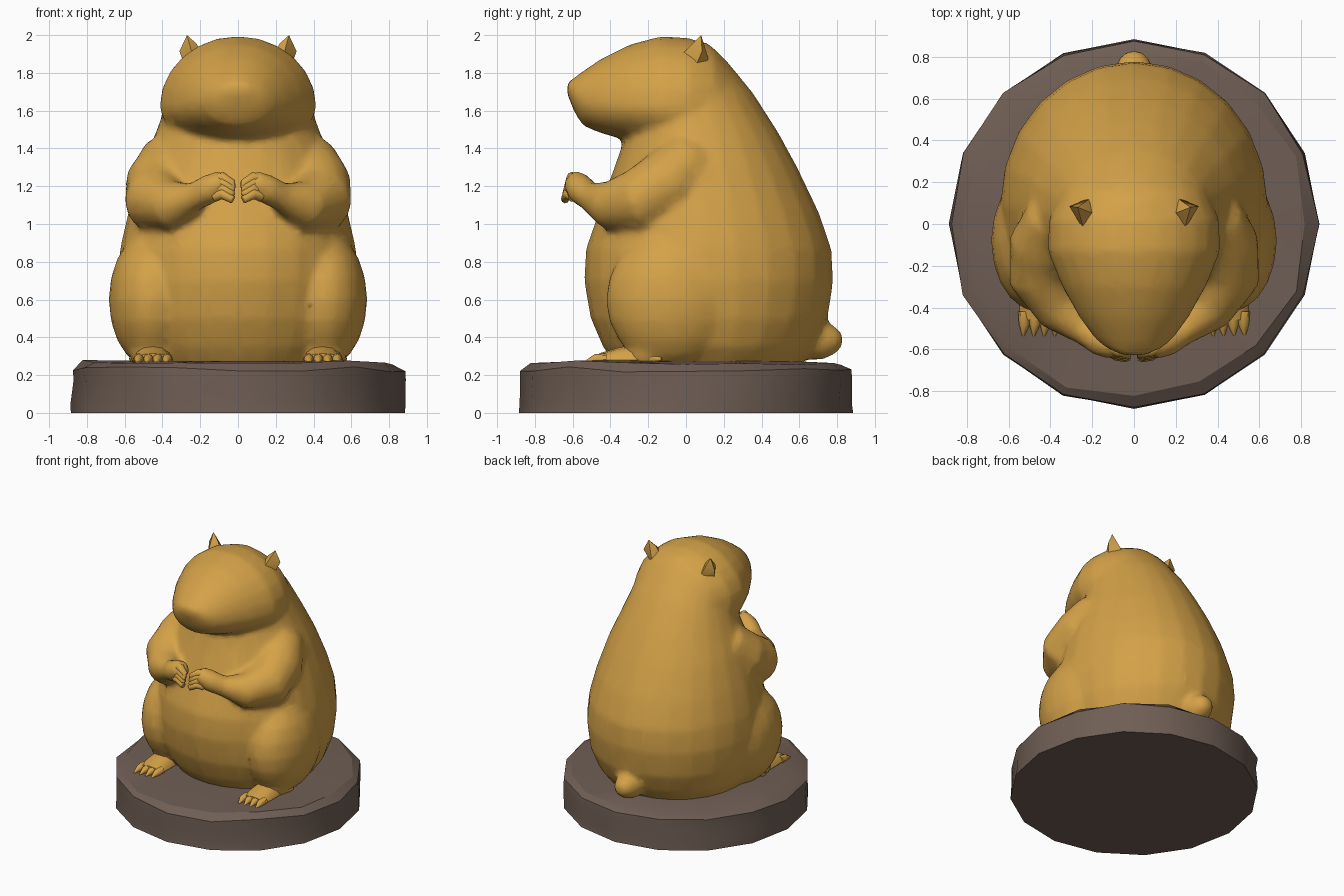
import bpy, bmesh, math, random
from mathutils import Vector, Matrix

if "Cube" in bpy.data.objects:
    bpy.data.objects.remove(bpy.data.objects["Cube"])

random.seed(4)


def material(name, rgb):
    m = bpy.data.materials.new(name)
    m.diffuse_color = (*rgb, 1)
    m.use_nodes = True
    m.node_tree.nodes["Principled BSDF"].inputs["Base Color"].default_value = m.diffuse_color
    return m


GOLD = material("golden fur", (0.66, 0.36, 0.065))
STONE = material("brown stone", (0.16, 0.113, 0.09))
GREY = material("dark grey nose", (0.08, 0.07, 0.075))


def skin(bm, rings):
    """Bridge a list of equal point rings and cap both ends."""
    rs = [[bm.verts.new(p) for p in r] for r in rings]
    n = len(rs[0])
    faces = [bm.faces.new((a[i], a[(i + 1) % n], b[(i + 1) % n], b[i]))
             for a, b in zip(rs, rs[1:]) for i in range(n)]
    faces += [bm.faces.new(rs[0][::-1]), bm.faces.new(rs[-1])]
    bmesh.ops.recalc_face_normals(bm, faces=faces)


def sections(bm, rows, axis, x0=0, n=24):
    """Loft egg-shaped sections: position, low, widest, high, half width."""
    rings = []
    for pos, lo, mid, hi, half in rows:
        ring = []
        for k in range(n):
            a = 2 * math.pi * k / n
            s = math.sin(a)
            v = mid + s * (hi - mid if s > 0 else mid - lo)
            x = x0 + half * math.cos(a)
            ring.append((x, v, pos) if axis == "z" else (x, pos, v))
        rings.append(ring)
    skin(bm, rings)


def tube(bm, pts, sx=1, n=14):
    """Round limb through (x, y, z, radius) points, mirrored by sx."""
    c = [Vector((p[0] * sx, p[1], p[2])) for p in pts]
    rings = []
    for i, p in enumerate(pts):
        t = (c[min(i + 1, len(c) - 1)] - c[max(i - 1, 0)]).normalized()
        u = t.cross(Vector((0.05, 0.1, 1))).normalized()
        w = u.cross(t)
        rings.append([c[i] + p[3] * (u * math.cos(2 * math.pi * k / n) + w * math.sin(2 * math.pi * k / n))
                      for k in range(n)])
    skin(bm, rings)


def ball(bm, loc, size, seg=20):
    m = Matrix.Translation(loc) @ Matrix.Diagonal((*size, 1))
    bmesh.ops.create_uvsphere(bm, u_segments=seg, v_segments=seg // 2, radius=1, matrix=m)


def finish(name, bm, mat, angle=None):
    me = bpy.data.meshes.new(name)
    bm.to_mesh(me)
    bm.free()
    me.materials.append(mat)
    ob = bpy.data.objects.new(name, me)
    bpy.context.collection.objects.link(ob)
    if angle:
        bpy.ops.object.select_all(action="DESELECT")
        bpy.context.view_layer.objects.active = ob
        ob.select_set(True)
        bpy.ops.object.shade_smooth_by_angle(angle=math.radians(angle))
    return ob


# Stone base: chipped disc
bm = bmesh.new()
N = 16
rough = [(0, 0.885, 0.0), (0.05, 0.885, 0.012), (0.17, 0.885, 0.015), (0.235, 0.885, 0.012), (0.27, 0.84, 0.025)]
rings = []
for z, r, j in rough:
    ring = []
    for k in range(N):
        a = 2 * math.pi * k / N
        rr = r + random.uniform(-j, j * 0.3)
        zz = z + (random.uniform(-0.018, 0.01) if z > 0.1 else 0)
        ring.append((rr * math.cos(a), rr * math.sin(a), zz))
    rings.append(ring)
rings.append([(0.55 * math.cos(2 * math.pi * k / N), 0.55 * math.sin(2 * math.pi * k / N), 0.275) for k in range(N)])
skin(bm, rings)
finish("stone_base", bm, STONE, 28)

# Torso, head, arms and thighs, fused into one soft skin
bm = bmesh.new()
sections(bm, [
    (0.23, -0.36, 0.10, 0.58, 0.48), (0.35, -0.44, 0.10, 0.68, 0.57),
    (0.50, -0.505, 0.10, 0.75, 0.62), (0.70, -0.54, 0.10, 0.78, 0.64),
    (0.87, -0.53, 0.09, 0.77, 0.625), (1.07, -0.46, 0.08, 0.70, 0.58),
    (1.30, -0.38, 0.07, 0.59, 0.51), (1.50, -0.31, 0.05, 0.48, 0.43),
    (1.70, -0.26, 0.02, 0.35, 0.36), (1.87, -0.22, 0.0, 0.21, 0.24),
    (1.96, -0.20, -0.05, 0.11, 0.13)], "z")
sections(bm, [
    (-0.63, 1.69, 1.72, 1.75, 0.06), (-0.59, 1.59, 1.68, 1.775, 0.14),
    (-0.545, 1.52, 1.65, 1.81, 0.19), (-0.45, 1.48, 1.64, 1.875, 0.26),
    (-0.30, 1.44, 1.63, 1.95, 0.345), (-0.13, 1.41, 1.62, 1.995, 0.415),
    (0.02, 1.42, 1.62, 1.985, 0.41), (0.15, 1.45, 1.63, 1.93, 0.35),
    (0.28, 1.50, 1.65, 1.78, 0.22)], "y")
for s in (-1, 1):
    tube(bm, [(0.30, 0.10, 1.40, 0.08), (0.36, 0.02, 1.33, 0.165), (0.415, -0.10, 1.21, 0.185),
              (0.43, -0.25, 1.12, 0.175), (0.34, -0.41, 1.10, 0.13), (0.23, -0.51, 1.145, 0.075),
              (0.15, -0.56, 1.185, 0.08), (0.09, -0.58, 1.215, 0.07), (0.04, -0.595, 1.21, 0.035)], s)
    ball(bm, (0.455 * s, -0.08, 0.60), (0.23, 0.345, 0.365))
    tube(bm, [(0.46, -0.15, 0.5, 0.17), (0.45, -0.22, 0.26, 0.11)], s)
# Stub tail
tube(bm, [(0, 0.55, 0.38, 0.10), (0, 0.72, 0.385, 0.105), (0, 0.79, 0.385, 0.075), (0, 0.83, 0.385, 0.035)])
body = finish("animal_body", bm, GOLD)
rm = body.modifiers.new("fuse", "REMESH")
rm.mode = "VOXEL"
rm.voxel_size = 0.022
rm.use_smooth_shade = True
sm = body.modifiers.new("soften", "SMOOTH")
sm.factor = 0.5
sm.iterations = 6
dc = body.modifiers.new("simplify", "DECIMATE")
dc.ratio = 0.2

# Ears, feet and fingers on both sides
EAR = [(0.19, 0.05, 1.90), (0.22, 0.06, 1.955), (0.27, 0.08, 2.0), (0.31, 0.085, 1.915),
       (0.28, 0.05, 1.83), (0.24, -0.03, 1.89), (0.20, 0.13, 1.84)]
for s, side in ((-1, "left"), (1, "right")):
    bm = bmesh.new()
    vs = [bm.verts.new((x * s, y, z)) for x, y, z in EAR]
    bmesh.ops.convex_hull(bm, input=vs)
    finish(side + "_ear", bm, GOLD, 50)

    bm = bmesh.new()
    sections(bm, [(-0.10, 0.25, 0.29, 0.35, 0.07), (-0.24, 0.25, 0.28, 0.37, 0.10),
                  (-0.36, 0.25, 0.28, 0.345, 0.10), (-0.46, 0.25, 0.28, 0.315, 0.095)], "y", 0.45 * s, 12)
    for i in range(4):
        x = 0.375 + 0.05 * i
        tube(bm, [(x, -0.42, 0.285, 0.03), (x, -0.48, 0.285, 0.026), (x + 0.005, -0.535, 0.268, 0.006)], s, 8)
    tube(bm, [(0.50, -0.22, 0.29, 0.05), (0.555, -0.16, 0.29, 0.025), (0.57, -0.13, 0.285, 0.008)], s, 8)
    finish(side + "_foot", bm, GOLD, 45)

    bm = bmesh.new()
    for i in range(4):
        d = 0.028 * i
        tube(bm, [(0.15 - d / 3, -0.57 - d / 3, 1.23 - d, 0.03), (0.08, -0.605 - d / 4, 1.245 - d, 0.03),
                  (0.03, -0.62 - d / 4, 1.215 - d, 0.022), (0.02, -0.635 - d / 6, 1.19 - d / 2, 0.006)], s, 8)
    finish(side + "_fingers", bm, GOLD, 50)

# Small dark front teeth below the snout
bm = bmesh.new()
ball(bm, (0.015, -0.535, 1.56), (0.038, 0.025, 0.026), 10)
finish("teeth", bm, GREY, 40)
